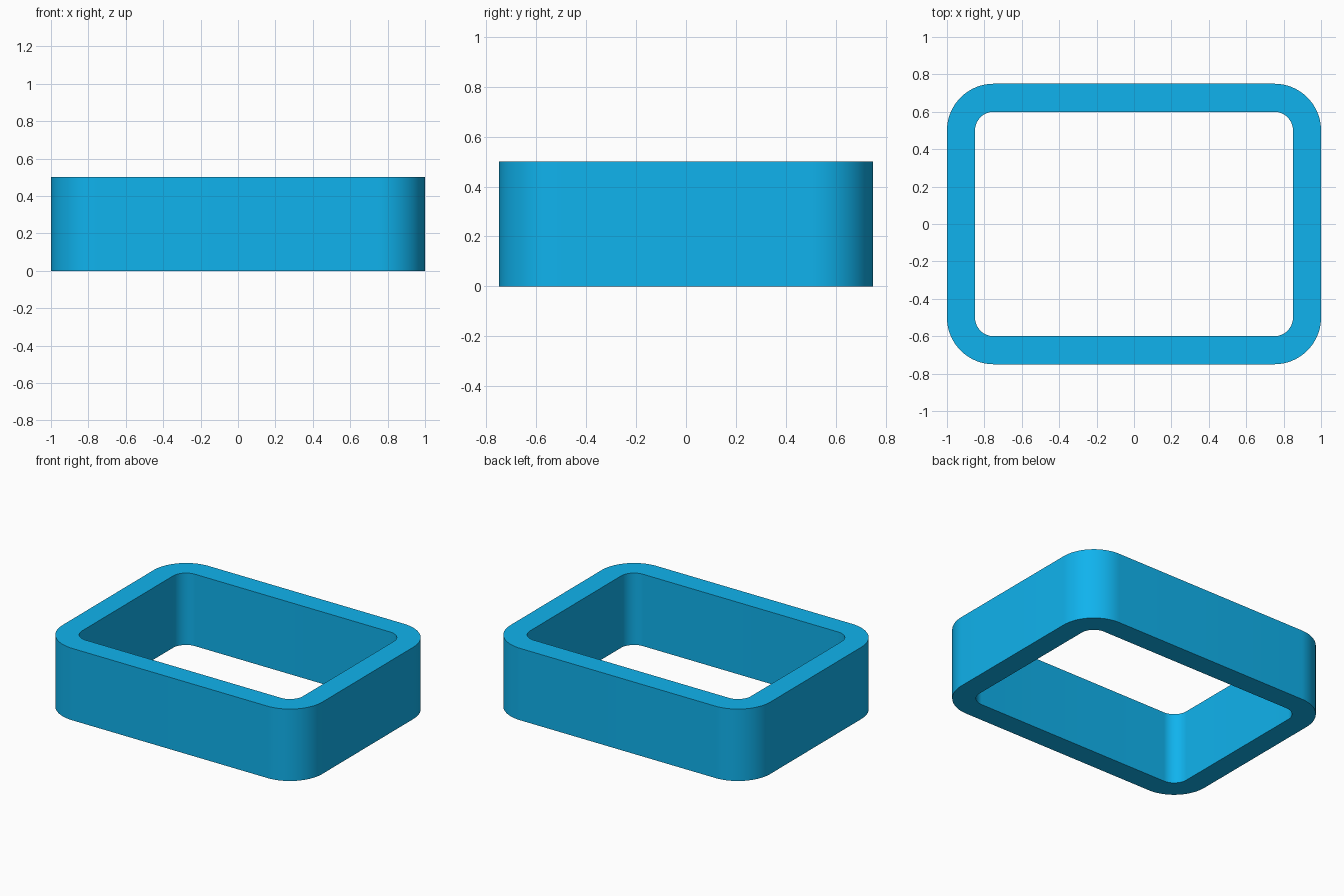
import bpy, bmesh
from math import sin, cos, pi

if "Cube" in bpy.data.objects:
    bpy.data.objects.remove(bpy.data.objects["Cube"])

HALF_X, HALF_Y, HEIGHT = 1.0, 0.75, 0.5
WALL, RADIUS, STEPS = 0.15, 0.25, 24


def rounded_rect(inset):
    """Counter-clockwise outline, offset inwards so corners stay concentric."""
    r = RADIUS - inset
    cx, cy = HALF_X - RADIUS, HALF_Y - RADIUS
    points = []
    for k, (sx, sy) in enumerate([(1, 1), (-1, 1), (-1, -1), (1, -1)]):
        for i in range(STEPS + 1):
            a = (k + i / STEPS) * pi / 2
            points.append((sx * cx + r * cos(a), sy * cy + r * sin(a)))
    return points


# Open rectangular frame: four loops joined into walls and rims
bm = bmesh.new()
sections = [(0, 0), (0, HEIGHT), (WALL, HEIGHT), (WALL, 0)]
loops = [[bm.verts.new((x, y, z)) for x, y in rounded_rect(inset)]
         for inset, z in sections]
for a, b in zip(loops, loops[1:] + loops[:1]):
    n = len(a)
    for i in range(n):
        j = (i + 1) % n
        bm.faces.new((a[i], a[j], b[j], b[i]))
bmesh.ops.recalc_face_normals(bm, faces=bm.faces)

mesh = bpy.data.meshes.new("rounded_frame")
bm.to_mesh(mesh)
bm.free()
frame = bpy.data.objects.new("rounded_frame", mesh)
bpy.context.collection.objects.link(frame)

# Blue finish
blue = bpy.data.materials.new("blue")
blue.diffuse_color = (0.005, 0.45, 0.85, 1)
blue.use_nodes = True
blue.node_tree.nodes["Principled BSDF"].inputs["Base Color"].default_value = blue.diffuse_color
mesh.materials.append(blue)

# Smooth corners, crisp rims
bpy.context.view_layer.objects.active = frame
frame.select_set(True)
bpy.ops.object.shade_smooth_by_angle(angle=pi / 6)
